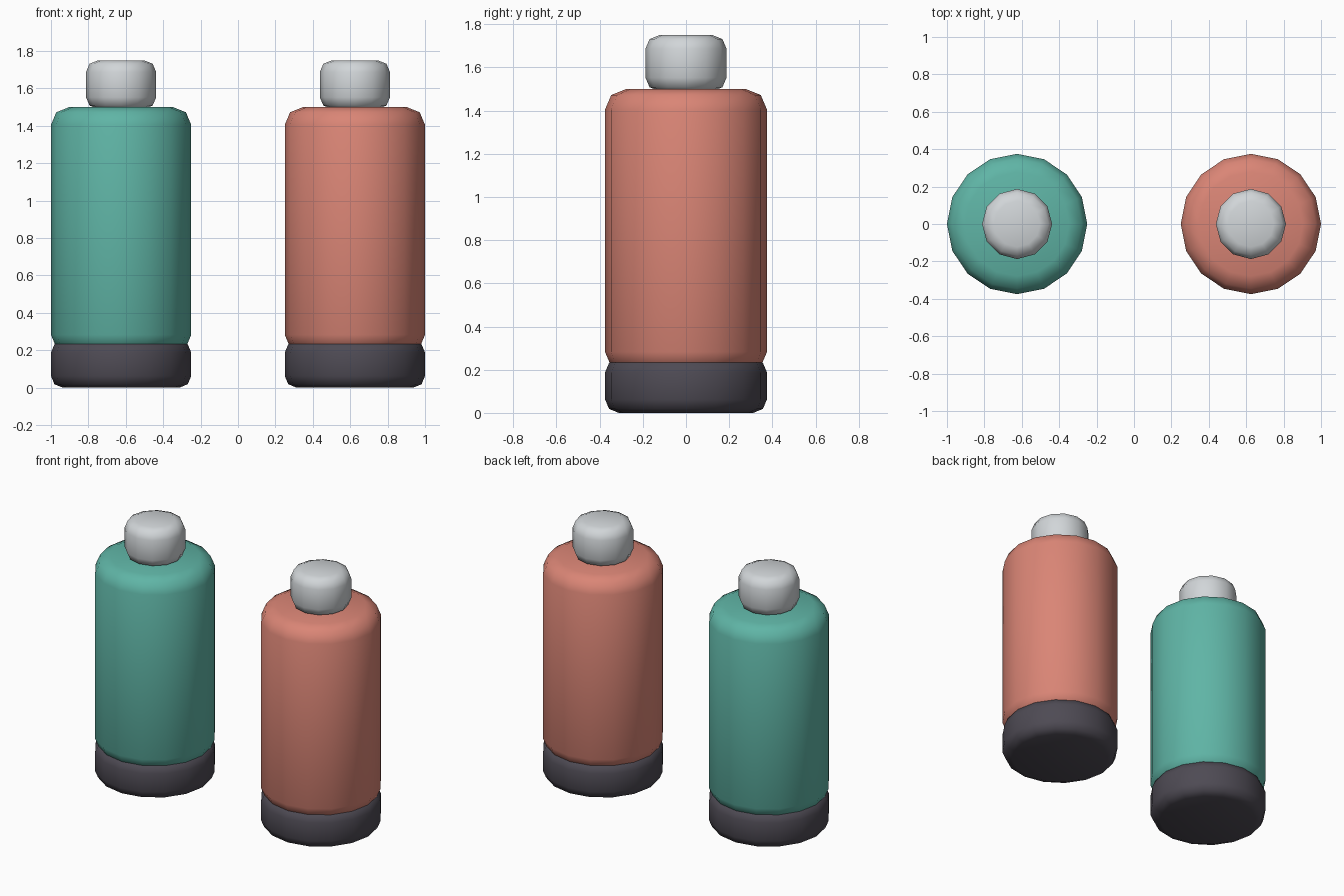
import bpy
import bmesh

cube = bpy.data.objects.get("Cube")
if cube:
    bpy.data.objects.remove(cube, do_unlink=True)


def make_material(name, rgb):
    mat = bpy.data.materials.new(name)
    mat.use_nodes = True
    mat.diffuse_color = (*rgb, 1)
    mat.node_tree.nodes["Principled BSDF"].inputs["Base Color"].default_value = (*rgb, 1)
    return mat


def rounded_cylinder(name, x, radius, bottom, top, sides, bevel, mat):
    """Smooth upright cylinder with both rims rounded in two steps."""
    bm = bmesh.new()
    bmesh.ops.create_cone(bm, cap_ends=True, segments=sides,
                          radius1=radius, radius2=radius, depth=top - bottom)
    rims = [e for e in bm.edges if abs(e.verts[0].co.z - e.verts[1].co.z) < 0.001]
    bmesh.ops.bevel(bm, geom=rims, offset=bevel, segments=2, profile=0.5,
                    affect='EDGES', clamp_overlap=True)
    for face in bm.faces:
        face.smooth = True
    mesh = bpy.data.meshes.new(name)
    bm.to_mesh(mesh)
    bm.free()
    mesh.materials.append(mat)
    obj = bpy.data.objects.new(name, mesh)
    obj.location = (x, 0, (bottom + top) / 2)
    bpy.context.collection.objects.link(obj)
    return obj


teal = make_material("teal", (0.115, 0.46, 0.38))
coral = make_material("coral", (0.70, 0.235, 0.18))
charcoal = make_material("charcoal", (0.076, 0.069, 0.088))
silver = make_material("silver", (0.64, 0.67, 0.69))

# Two matching shakers, each with a base, a body and a cap
for side, x, colour in (("right", -0.625, teal), ("left", 0.625, coral)):
    rounded_cylinder(side + "_base", x, 0.375, 0, 0.25, 16, 0.0625, charcoal)
    rounded_cylinder(side + "_body", x, 0.375, 0.1875, 1.5, 16, 0.095, colour)
    rounded_cylinder(side + "_cap", x, 0.1875, 1.49, 1.75, 12, 0.0625, silver)
